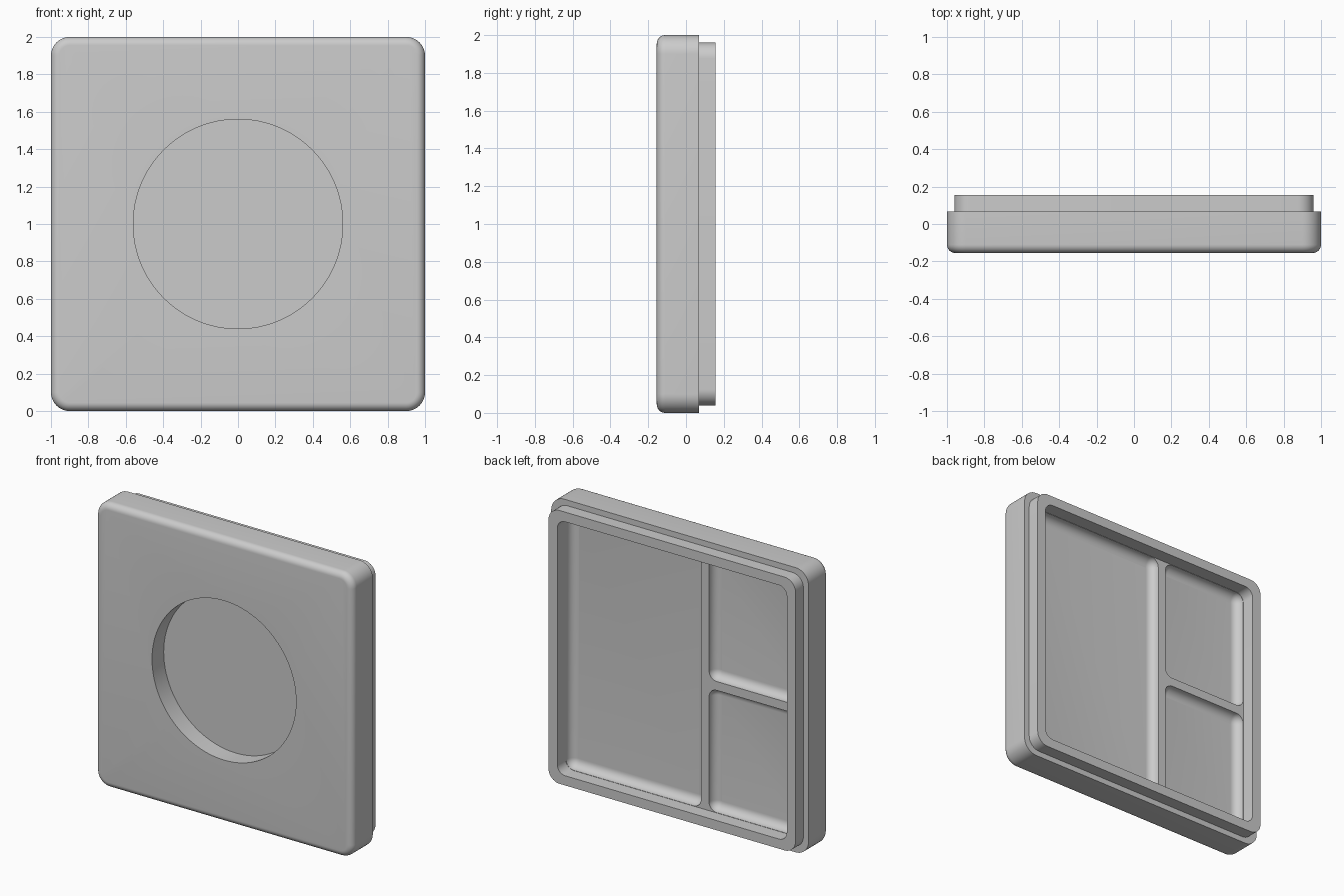
import bpy
import bmesh
from math import radians
from mathutils import Matrix, Vector

cube = bpy.data.objects.get("Cube")
if cube:
    bpy.data.objects.remove(cube, do_unlink=True)

grey = bpy.data.materials.new("plain grey")
grey.use_nodes = True
grey.diffuse_color = (0.6, 0.6, 0.6, 1)
grey.node_tree.nodes["Principled BSDF"].inputs["Base Color"].default_value = (0.6, 0.6, 0.6, 1)


def finish(bm, name):
    bmesh.ops.recalc_face_normals(bm, faces=bm.faces)
    mesh = bpy.data.meshes.new(name)
    bm.to_mesh(mesh)
    bm.free()
    mesh.materials.append(grey)
    obj = bpy.data.objects.new(name, mesh)
    bpy.context.collection.objects.link(obj)
    return obj


def rounded_slab(name, x, y, z, corner, front_round=0):
    """Box over the (min, max) ranges with rounded corners and front rim."""
    bm = bmesh.new()
    bmesh.ops.create_cube(bm, size=1)
    size = [b - a for a, b in (x, y, z)]
    centre = Vector([(a + b) / 2 for a, b in (x, y, z)])
    bm.transform(Matrix.Translation(centre) @ Matrix.Diagonal((*size, 1)))
    sides = [e for e in bm.edges
             if abs(e.verts[0].co.y - e.verts[1].co.y) > size[1] / 2]
    bmesh.ops.bevel(bm, geom=sides, offset=corner, segments=10,
                    profile=0.5, affect='EDGES')
    if front_round:
        rim = [e for e in bm.edges if all(abs(v.co.y - y[0]) < 1e-4 for v in e.verts)]
        bmesh.ops.bevel(bm, geom=rim, offset=front_round, segments=8,
                        profile=0.5, affect='EDGES')
    return finish(bm, name)


def combine(target, tool, operation):
    mod = target.modifiers.new(tool.name, 'BOOLEAN')
    mod.operation = operation
    mod.solver = 'EXACT'
    mod.object = tool
    bpy.context.view_layer.objects.active = target
    bpy.ops.object.modifier_apply(modifier=mod.name)
    bpy.data.objects.remove(tool, do_unlink=True)


FRONT, STEP, BACK = -0.155, 0.068, 0.155
FLOOR, DIVIDER_TOP = 0.0, 0.06
INNER, DIVIDER_X, HALF = 0.89, -0.19, 0.031

# Outer tray and the narrower lip behind it
tray = rounded_slab("compartment_tray", (-1, 1), (FRONT, STEP), (0, 2), 0.1, 0.045)
lip = rounded_slab("lip", (-0.96, 0.96), (FRONT + 0.1, BACK), (0.04, 1.96), 0.085)
combine(tray, lip, 'UNION')

# Shared recess above the dividers
w = INNER + 0.002
recess = rounded_slab("recess", (-w, w), (DIVIDER_TOP, BACK + 0.1), (1 - w, 1 + w), 0.062)
combine(tray, recess, 'DIFFERENCE')

# One tall and two small compartments with coved floors
compartments = {
    "tall_compartment": ((DIVIDER_X + HALF, INNER), (1 - INNER, 1 + INNER)),
    "upper_compartment": ((-INNER, DIVIDER_X - HALF), (1 + HALF, 1 + INNER)),
    "lower_compartment": ((-INNER, DIVIDER_X - HALF), (1 - INNER, 1 - HALF)),
}
for name, (x, z) in compartments.items():
    pocket = rounded_slab(name, x, (FLOOR, DIVIDER_TOP + 0.05), z, 0.06, 0.057)
    combine(tray, pocket, 'DIFFERENCE')

# Round recess in the front
bm = bmesh.new()
bmesh.ops.create_cone(bm, cap_ends=True, segments=96, radius1=0.56, radius2=0.56, depth=0.26)
bm.transform(Matrix.Translation((0, FRONT, 1)) @ Matrix.Rotation(radians(90), 4, 'X'))
combine(tray, finish(bm, "round_recess"), 'DIFFERENCE')

bpy.ops.object.select_all(action='DESELECT')
tray.select_set(True)
bpy.context.view_layer.objects.active = tray
bpy.ops.object.shade_smooth_by_angle(angle=radians(30))
